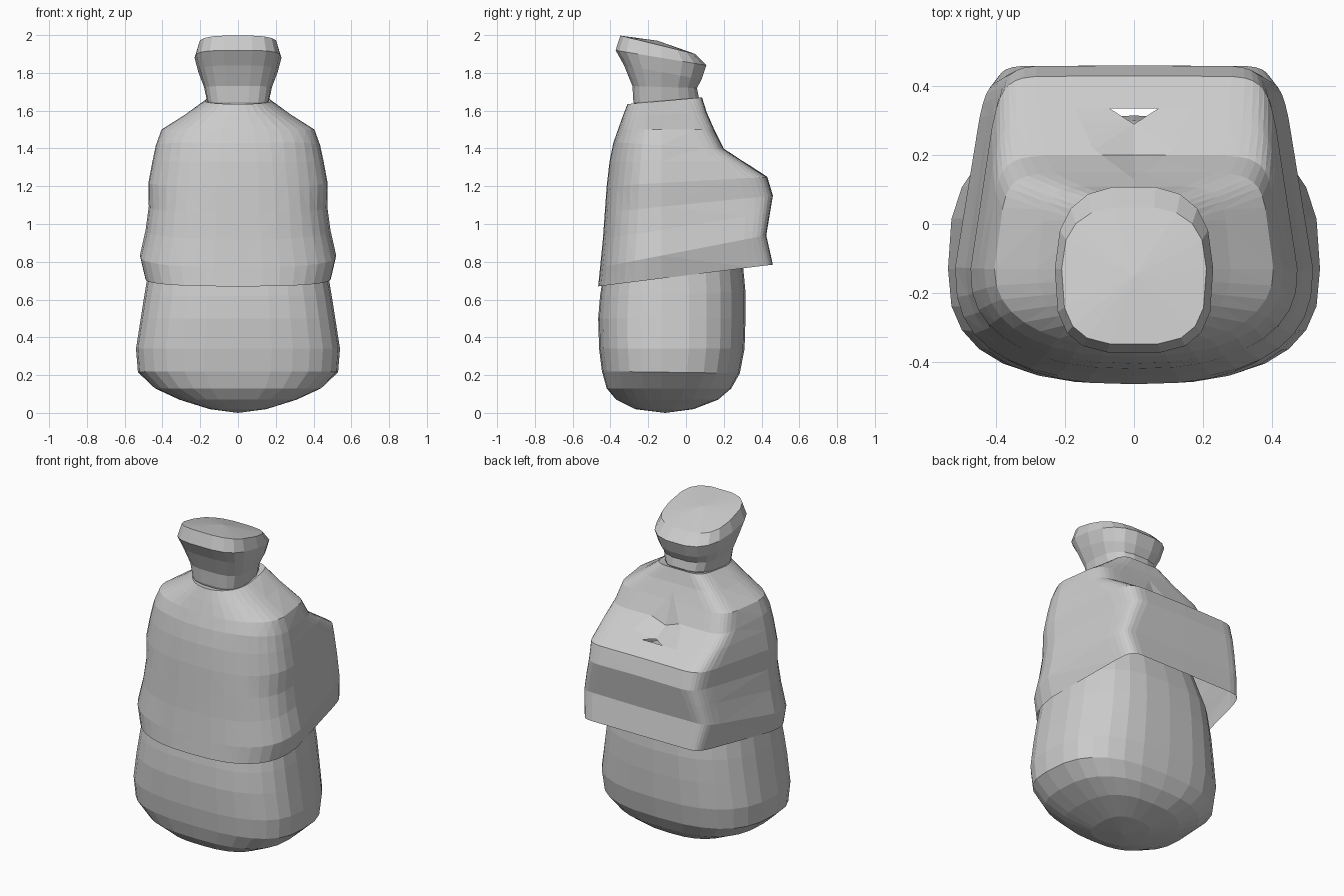
import bpy, bmesh, math
from mathutils import Vector

if "Cube" in bpy.data.objects:
    bpy.data.objects.remove(bpy.data.objects["Cube"])

grey = bpy.data.materials.new("plain grey")
grey.use_nodes = True
grey.diffuse_color = (0.6, 0.6, 0.6, 1)
grey.node_tree.nodes["Principled BSDF"].inputs["Base Color"].default_value = (0.6, 0.6, 0.6, 1)


def ring_points(front, back, z_front, z_back, half_width, n_front, n_back, count, taper):
    """Rounded outline, tilted from z_front to z_back, narrowing towards the back."""
    middle = min(max(-0.13, front + 0.1), back - 0.1)
    points = []
    for i in range(count):
        a = 2 * math.pi * i / count
        c, s = math.cos(a), math.sin(a)
        n = n_back if s > 0 else n_front
        reach = back - middle if s > 0 else middle - front
        x = half_width * math.copysign(abs(c) ** (2 / n), c)
        y = middle + reach * math.copysign(abs(s) ** (2 / n), s)
        x *= 1 - taper * max(0, y - middle)
        z = z_front + (z_back - z_front) * (y - front) / (back - front)
        points.append(Vector((x, y, z)))
    return points


def loft(rings, n_front, n_back, count, taper=0, bottom=None, top=None):
    """Skin the rings; n_front and n_back give the squareness of the first and last ring."""
    bm = bmesh.new()
    loops = []
    for k, r in enumerate(rings):
        t = k / (len(rings) - 1)
        nf = n_front[0] + t * (n_front[1] - n_front[0])
        nb = n_back[0] + t * (n_back[1] - n_back[0])
        loops.append([bm.verts.new(p) for p in ring_points(*r, nf, nb, count, taper)])
    for low, high in zip(loops, loops[1:]):
        for i in range(count):
            j = (i + 1) % count
            bm.faces.new((low[i], low[j], high[j], high[i]))
    for tip, loop in ((bottom, loops[0][::-1]), (top, loops[-1])):
        if tip:
            v = bm.verts.new(tip)
            for i in range(count):
                bm.faces.new((loop[i], loop[(i + 1) % count], v))
    return bm


def finish(bm, name):
    mesh = bpy.data.meshes.new(name)
    bm.to_mesh(mesh)
    bm.free()
    mesh.materials.append(grey)
    ob = bpy.data.objects.new(name, mesh)
    bpy.context.collection.objects.link(ob)


# Rounded lower body, running up inside the cloth
body = loft([
    (-0.27, 0.04, 0.02, 0.02, 0.15),
    (-0.37, 0.17, 0.07, 0.07, 0.31),
    (-0.42, 0.24, 0.13, 0.13, 0.44),
    (-0.445, 0.285, 0.22, 0.21, 0.53),
    (-0.46, 0.31, 0.34, 0.34, 0.54),
    (-0.465, 0.315, 0.5, 0.5, 0.515),
    (-0.455, 0.315, 0.62, 0.64, 0.495),
    (-0.435, 0.30, 0.75, 0.8, 0.47),
    (-0.38, 0.24, 1.0, 1.0, 0.40),
], (2.7, 2.7), (2.7, 2.7), 28, bottom=(0, -0.11, 0), top=(0, -0.1, 1.1))
finish(body, "lower_body")

# Cloth wrap with a flared hem and a square shelf at the back
cloth = loft([
    (-0.465, 0.46, 0.67, 0.785, 0.492),
    (-0.455, 0.425, 0.77, 0.94, 0.52),
    (-0.44, 0.445, 0.92, 1.06, 0.49),
    (-0.43, 0.46, 1.06, 1.15, 0.47),
    (-0.42, 0.43, 1.2, 1.25, 0.475),
    (-0.405, 0.30, 1.33, 1.335, 0.455),
    (-0.385, 0.2, 1.43, 1.40, 0.435),
    (-0.36, 0.15, 1.5, 1.5, 0.405),
    (-0.335, 0.11, 1.57, 1.59, 0.28),
    (-0.31, 0.085, 1.635, 1.67, 0.175),
    (-0.26, 0.05, 1.63, 1.66, 0.15),
], (2.6, 2.1), (16, 4), 36, taper=0.31)

# Soft creases, equal on both sides
for v in cloth.verts:
    if 0.9 < v.co.z < 1.5 and abs(v.co.x) > 0.05:
        wave = math.sin(14 * v.co.z + 9 * v.co.y) * math.cos(11 * v.co.x)
        v.co += 0.006 * wave * Vector((math.copysign(1, v.co.x), 0, 0.6))

# Pointed pocket on the back of the cloth: its outline and its slit are cut into the surface
pocket = [Vector(p) for p in ((-0.17, 0.335), (-0.12, 0.22), (0, 0.13), (0.12, 0.22), (0.17, 0.335))]
slit = [Vector(p) for p in ((-0.07, 0.335), (0, 0.29), (0.07, 0.335))]
bmesh.ops.triangulate(cloth, faces=cloth.faces[:])


def depth_inside(point, outline):
    """Distance to the nearest side, positive inside the outline."""
    return min((b - a).normalized().cross(point.xy - a)
               for a, b in zip(outline, outline[1:] + outline[:1]))


def on_shelf(point):
    return point.z > 1.2 and abs(point.x) < 0.25 and 0.06 < point.y < 0.42


for outline in (pocket, slit):
    for a, b in zip(outline, outline[1:] + outline[:1]):
        near = [f for f in cloth.faces if on_shelf(f.calc_center_median())]
        geom = near + list({e for f in near for e in f.edges}) + list({v for f in near for v in f.verts})
        d = b - a
        bmesh.ops.bisect_plane(cloth, geom=geom, dist=1e-5, plane_co=(a.x, a.y, 0), plane_no=(d.y, -d.x, 0))

hole = [f for f in cloth.faces
        if on_shelf(f.calc_center_median()) and depth_inside(f.calc_center_median(), slit) > 0]
bmesh.ops.delete(cloth, geom=hole, context='FACES')
for v in cloth.verts:
    if on_shelf(v.co):
        v.co.z -= 0.6 * max(0, depth_inside(v.co, pocket))
finish(cloth, "cloth_wrap")

# Flared neck with a slanting top
neck = loft([
    (-0.24, 0.02, 1.53, 1.56, 0.13),
    (-0.28, 0.07, 1.645, 1.67, 0.165),
    (-0.285, 0.06, 1.73, 1.72, 0.18),
    (-0.33, 0.085, 1.84, 1.765, 0.21),
    (-0.375, 0.11, 1.92, 1.84, 0.23),
    (-0.35, 0.05, 1.998, 1.9, 0.21),
], (3.2, 3.2), (2.8, 2.8), 18, taper=0.2, top=(0, -0.15, 1.97))
finish(neck, "neck")
